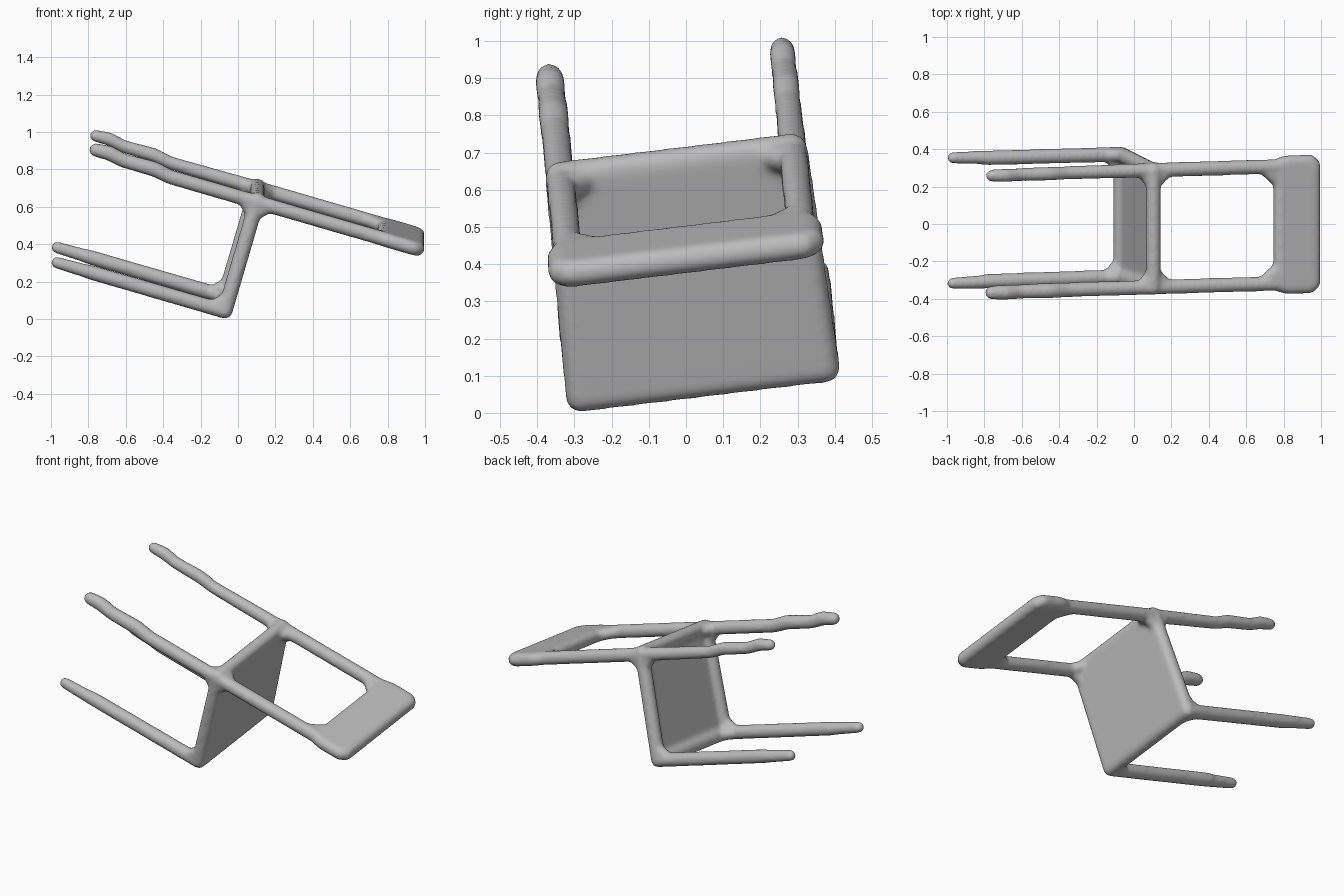
import bpy, bmesh, math
from mathutils import Vector

cube = bpy.data.objects.get("Cube")
if cube:
    bpy.data.objects.remove(cube, do_unlink=True)

# Axes of the tipped-over chair: height, width, and depth towards its rear
U = Vector((0.959, 0.029, -0.278)).normalized()
W = Vector((0, 0.993, 0.12)).normalized()
N = U.cross(W).normalized()
ORIGIN = Vector((0.1, -0.025, 0.663))   # middle of the rear seat edge

bm = bmesh.new()


def ball(u, w, n, r):
    """Points of a small sphere placed in chair coordinates."""
    centre = ORIGIN + U * u + W * w + N * n
    pts = [centre + U * r, centre - U * r]
    for i in range(1, 10):
        a = math.pi * i / 10
        for j in range(20):
            b = math.tau * j / 20
            pts.append(centre + r * (U * math.cos(a) + W * math.sin(a) * math.cos(b)
                                     + N * math.sin(a) * math.sin(b)))
    return pts


def hull(balls):
    """Rounded solid wrapped around a few spheres (u, w, n, radius)."""
    verts = [bm.verts.new(p) for b in balls for p in ball(*b)]
    result = bmesh.ops.convex_hull(bm, input=verts)
    inner = {g for key in ("geom_interior", "geom_unused") for g in result[key]
             if isinstance(g, bmesh.types.BMVert)}
    bmesh.ops.delete(bm, geom=list(inner), context='VERTS')


def rod(path):
    for a, b in zip(path, path[1:]):
        hull([a, b])


FRONT = -0.61    # depth of the front edge of the seat
R = 0.040

for side in (-1, 1):
    rear = 0.315 * side
    front = 0.33 * side
    grow = 0.004 if side < 0 else 0.0

    # Rear leg and back post, one piece with a slightly lumpy foot
    rod([(-0.905, rear, 0.028, 0.033 + grow), (-0.83, rear, 0.032, 0.037 + grow),
         (-0.75, rear, 0.015, 0.035 + grow), (-0.575, rear, 0.017, 0.038 + grow),
         (-0.48, rear, 0.0, 0.036 + grow), (0.0, rear, 0.0, R), (0.70, rear, 0.0, R)])

    # Front leg
    rod([(-0.935, 0.338 * side, FRONT, 0.032), (-0.80, 0.336 * side, FRONT, 0.036),
         (-0.74, 0.332 * side, FRONT, R), (0.0, front, FRONT, 0.041)])

    # Side rail of the seat
    rod([(0.0, rear, 0.0, 0.042), (0.0, front, FRONT, 0.042)])

    # Gussets softening the joints
    inner = 0.235 * side
    for corner, arm_a, arm_b in (
        ((0.0, rear, 0.0), (0.085, rear, 0.0), (0.0, inner, 0.0)),
        ((0.0, rear, 0.0), (-0.06, rear, 0.0), (0.0, inner, 0.0)),
        ((0.0, rear, 0.0), (0.075, rear, 0.0), (0.0, rear, -0.075)),
        ((0.0, rear, 0.0), (-0.075, rear, 0.0), (0.0, rear, -0.075)),
        ((0.0, front, FRONT), (-0.075, front, FRONT), (0.0, front, FRONT + 0.075)),
        ((0.0, front, FRONT), (-0.075, front, FRONT), (0.0, 0.25 * side, FRONT)),
        ((0.70, rear, 0.0), (0.61, rear, 0.0), (0.70, inner, 0.0)),
    ):
        hull([(*p, 0.035) for p in (corner, arm_a, arm_b)])

# Rear and front rails of the seat
rod([(0.0, -0.315, 0.012, R), (0.0, 0.315, 0.012, R)])
rod([(0.0, -0.33, FRONT, R), (0.0, 0.33, FRONT, R)])

# Seat panel, flush with the upper face and hollow underneath
hull([(0.016, s * w, n, 0.025) for s in (-1, 1)
      for w, n in ((0.315, 0.0), (0.335, FRONT - 0.005))])

# Backrest panel
hull([(u, s * w, 0.0, 0.039) for s in (-1, 1)
      for u, w in ((0.710, 0.325), (0.75, 0.335), (0.875, 0.335), (0.895, 0.315))])

bmesh.ops.recalc_face_normals(bm, faces=bm.faces)
mesh = bpy.data.meshes.new("chair")
bm.to_mesh(mesh)
bm.free()
chair = bpy.data.objects.new("chair", mesh)
bpy.context.collection.objects.link(chair)

# Fuse the parts into one soft continuous skin
fuse = chair.modifiers.new("fuse_parts", 'REMESH')
fuse.mode = 'VOXEL'
fuse.voxel_size = 0.01
fuse.use_smooth_shade = True
soften = chair.modifiers.new("soften_joints", 'SMOOTH')
soften.factor = 0.5
soften.iterations = 14

# Plain grey
grey = bpy.data.materials.new("plain_grey")
grey.use_nodes = True
colour = (0.5, 0.5, 0.5, 1.0)
grey.diffuse_color = colour
grey.node_tree.nodes["Principled BSDF"].inputs["Base Color"].default_value = colour
mesh.materials.append(grey)
